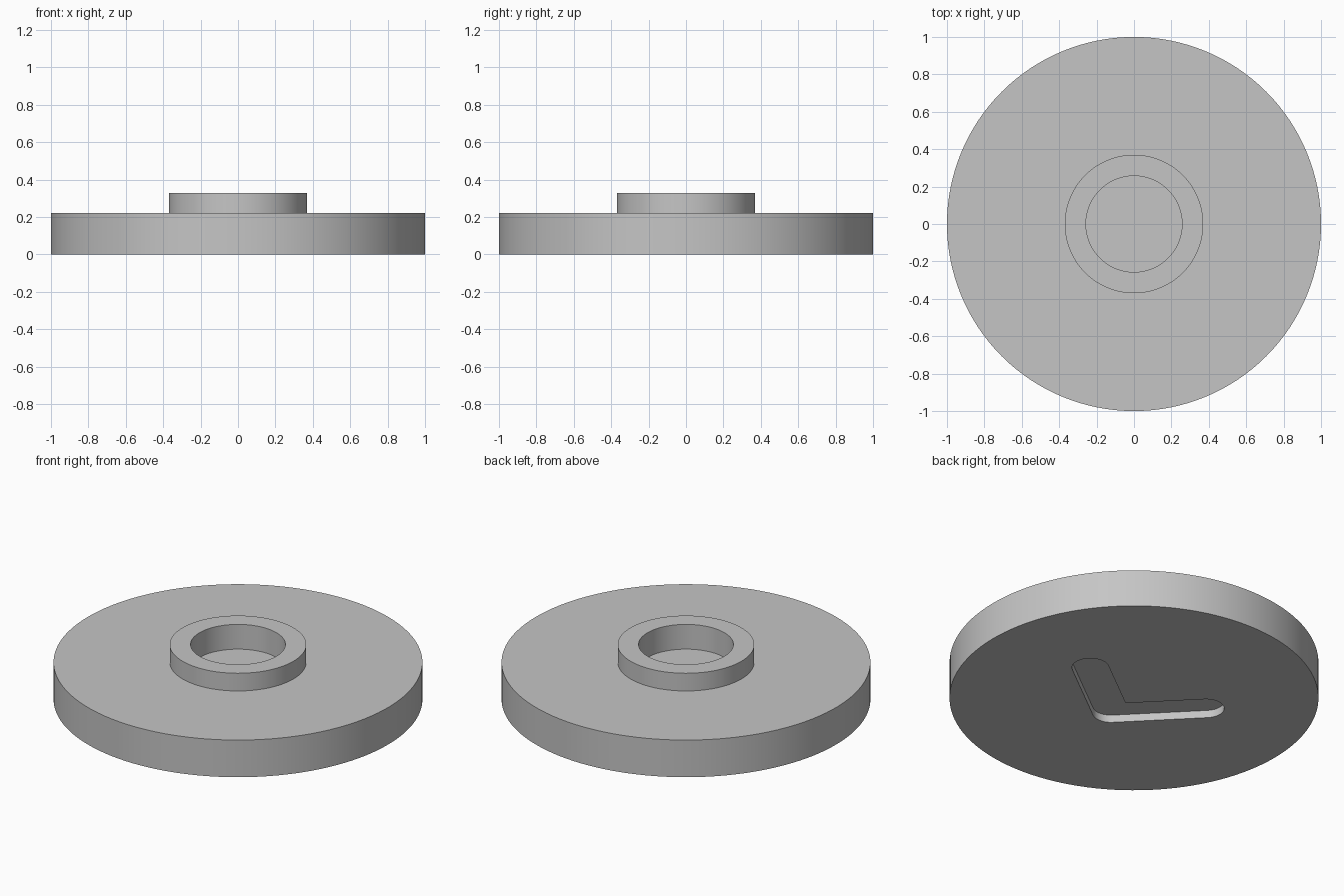
import bpy, bmesh, math
from mathutils import Vector

if "Cube" in bpy.data.objects:
    bpy.data.objects.remove(bpy.data.objects["Cube"])

SEGMENTS = 128
SLOT_RADIUS = 0.1
SLOT_DEPTH = 0.045

grey = bpy.data.materials.new("light_grey")
grey.diffuse_color = (0.56, 0.56, 0.56, 1)
grey.use_nodes = True
grey.node_tree.nodes["Principled BSDF"].inputs["Base Color"].default_value = grey.diffuse_color


def finish(name, bm):
    bmesh.ops.recalc_face_normals(bm, faces=bm.faces)
    mesh = bpy.data.meshes.new(name)
    bm.to_mesh(mesh)
    bm.free()
    mesh.materials.append(grey)
    obj = bpy.data.objects.new(name, mesh)
    bpy.context.collection.objects.link(obj)
    return obj


# Disc with raised collar and blind bore, turned from a profile
profile = [(1, 0), (1, 0.222), (0.37, 0.222), (0.37, 0.328), (0.257, 0.328), (0.257, 0.18)]
bm = bmesh.new()
rings = []
for r, z in profile:
    angles = [2 * math.pi * i / SEGMENTS for i in range(SEGMENTS)]
    rings.append([bm.verts.new((r * math.cos(a), r * math.sin(a), z)) for a in angles])
for low, high in zip(rings, rings[1:]):
    for i in range(SEGMENTS):
        j = (i + 1) % SEGMENTS
        bm.faces.new((low[i], low[j], high[j], high[i]))
bm.faces.new(rings[0])
bm.faces.new(rings[-1])
disc = finish("collared_disc", bm)

# Outline of the bent slot: two arms with rounded ends, laid out diagonally
corner, long_end, short_end = Vector((-0.138, -0.152)), Vector((0.378, -0.146)), Vector((-0.207, 0.349))
d1 = (long_end - corner).normalized()
d2 = (short_end - corner).normalized()
a1, a2 = math.atan2(d1.y, d1.x), math.atan2(d2.y, d2.x)


def arc(center, start, end, steps=16):
    return [center + SLOT_RADIUS * Vector((math.cos(t), math.sin(t)))
            for t in (start + (end - start) * i / steps for i in range(steps + 1))]


half = math.pi / 2
inner = corner + (d1 + d2) * (SLOT_RADIUS / math.sin(a2 - a1))
outline = (arc(corner, a2 + half, a1 + 3 * half)
           + arc(long_end, a1 - half, a1 + half)
           + [inner]
           + arc(short_end, a2 - half, a2 + half))

# Slot cutter, pushed up through the underside
bm = bmesh.new()
k = math.sqrt(0.5)
base = bm.faces.new([bm.verts.new((k * (p.y - p.x), k * (p.y + p.x), -0.1)) for p in outline])
top = bmesh.ops.extrude_face_region(bm, geom=[base])
verts = [g for g in top["geom"] if isinstance(g, bmesh.types.BMVert)]
bmesh.ops.translate(bm, vec=(0, 0, 0.1 + SLOT_DEPTH), verts=verts)
cutter = finish("slot_cutter", bm)
cutter.hide_render = True

# Cut the slot and smooth the round walls
bpy.context.view_layer.objects.active = disc
disc.select_set(True)
cut = disc.modifiers.new("slot", 'BOOLEAN')
cut.operation = 'DIFFERENCE'
cut.solver = 'EXACT'
cut.object = cutter
bpy.ops.object.modifier_apply(modifier=cut.name)
bpy.data.objects.remove(cutter)
bpy.ops.object.shade_smooth_by_angle(angle=math.radians(30))
